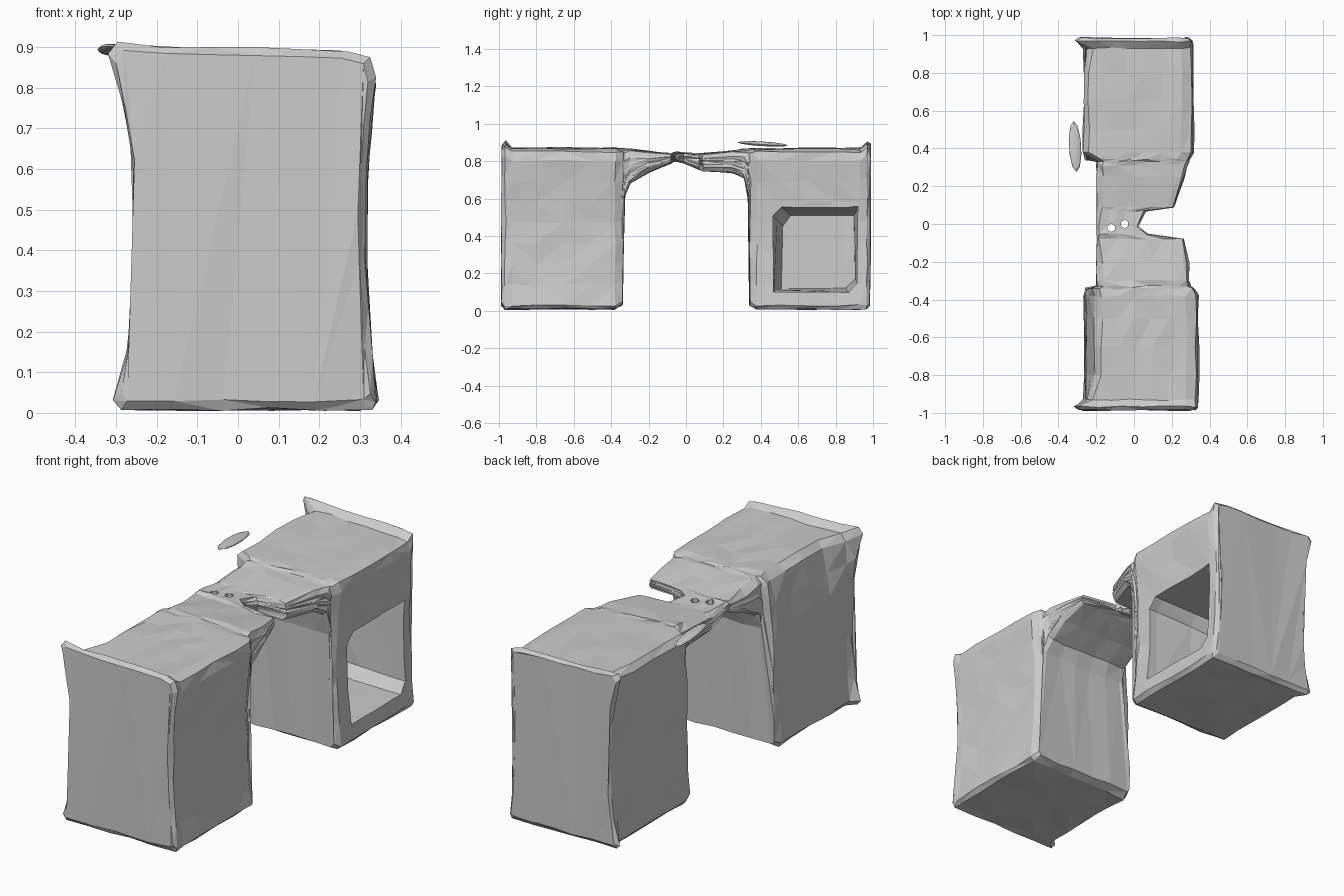
import bpy, bmesh, random
from mathutils import Vector

if "Cube" in bpy.data.objects:
    bpy.data.objects.remove(bpy.data.objects["Cube"])
random.seed(4)


def ring(y, lt, lm, lb, r, z0, z1):
    """Cross-section at y: left edge at top / middle / bottom, right edge, z range."""
    h = z1 - z0
    tall = min(1, h / 0.8) ** 2
    ct, cl, cb = min(0.07, h * 0.3), min(0.03, h * 0.25), min(0.02, h * 0.2)

    def left(v):
        s = 2 * v - 1
        return lm + ((lt if s > 0 else lb) - lm) * abs(s) ** 2.5

    def right(v):
        return r + tall * (0.03 * (2 * v - 1) ** 2 - 0.015)

    pts = []
    L, R = left(0) + cb, right(0) - cb
    for i in range(6):                                   # underside
        pts.append((L + (R - L) * i / 5, z0))
    for i in range(8):                                   # right side
        z = z0 + cb + (h - cb - ct) * i / 7
        pts.append((right((z - z0) / h), z))
    R = right(1)
    pts.append((R - ct * 0.25, z1 - ct * 0.32))          # soft top right edge
    L, R = left(1) + cl, R - ct
    for i in range(6):                                   # top
        pts.append((R + (L - R) * i / 5, z1 - 0.008 * (1 - i / 5)))
    for i in range(8):                                   # left side
        z = z1 - cl - (h - cb - cl) * i / 7
        pts.append((left((z - z0) / h), z))
    return [(x, y, z) for x, z in pts]


def loft(name, rings, jitter):
    bm = bmesh.new()
    loops = []
    for pts in rings:
        loops.append([bm.verts.new(Vector(p) + Vector([random.uniform(-jitter, jitter) for _ in p]))
                      for p in pts])
    for a, b in zip(loops, loops[1:]):
        n = len(a)
        for i in range(n):
            bm.faces.new((a[i], a[(i + 1) % n], b[(i + 1) % n], b[i]))
    bm.faces.new(loops[0])
    bm.faces.new(loops[-1][::-1])
    bmesh.ops.triangulate(bm, faces=bm.faces[:])
    for v in bm.verts:
        v.co.z = max(v.co.z, 0)
    bmesh.ops.recalc_face_normals(bm, faces=bm.faces[:])
    me = bpy.data.meshes.new(name)
    bm.to_mesh(me)
    bm.free()
    ob = bpy.data.objects.new(name, me)
    bpy.context.collection.objects.link(ob)
    return ob


def cut(target, cutter):
    m = target.modifiers.new(cutter.name, 'BOOLEAN')
    m.operation, m.solver, m.object = 'DIFFERENCE', 'EXACT', cutter
    cutter.hide_render = True
    cutter.hide_set(True)


def pedestal(side):
    """Rings from the inner wall to the outer end; side is -1 front, +1 back."""
    top = -0.20 if side < 0 else -0.27
    r = 0.33 if side < 0 else 0.305
    rings = [ring(side * 0.342, -0.21, -0.25, -0.26, r - 0.02, 0.03, 0.87)]
    for y in (0.38, 0.5, 0.65, 0.8, 0.93):
        t = -0.25 if y > 0.9 else top
        rings.append(ring(side * y, t, -0.255, -0.27, r, 0.01, 0.873))
    rings.append(ring(side * 0.967, -0.33, -0.255, -0.31, r, 0.01, 0.9))
    rings.append(ring(side * 0.985, -0.31, -0.25, -0.29, r - 0.02, 0.03, 0.885))
    return rings


# Arched bridge, thin in the middle with a notch on the right: y, right edge, z0, z1
bridge = [ring(y, -0.195, -0.195, -0.2, r, z0, z1) for y, r, z0, z1 in (
    (-0.328, 0.3, 0.61, 0.87), (-0.3, 0.29, 0.68, 0.87), (-0.2, 0.29, 0.74, 0.855),
    (-0.08, 0.26, 0.79, 0.845), (-0.055, 0.07, 0.8, 0.85), (-0.01, 0.02, 0.79, 0.845),
    (0.07, 0.06, 0.755, 0.845), (0.09, 0.21, 0.75, 0.845), (0.25, 0.265, 0.74, 0.86),
    (0.31, 0.28, 0.71, 0.865), (0.332, 0.29, 0.6, 0.867))]

# One continuous skin: front pedestal, bridge, back pedestal
desk = loft("desk_body", pedestal(-1)[::-1] + bridge + pedestal(1), 0.005)

# Raised rim corners: lift the left end of both end ridges
for v in desk.data.vertices:
    if abs(v.co.y) > 0.95 and v.co.z > 0.85:
        v.co.z += 0.05 * max(0, -v.co.x - 0.12)


# Open compartment in the right side of the back pedestal, narrowing inward
def opening(x, s):
    c = 0.05
    y0, y1, z0, z1 = 0.46 + s, 0.92 - s / 3, 0.1 + s / 3, 0.56 - s
    return [(x, y0, z0), (x, y1 - c, z0), (x, y1, z0 + c), (x, y1, z1),
            (x, y1 - c, z1), (x, y0 + c, z1), (x, y0, z1 - c)]


cavity = loft("compartment_cutter", [opening(0.45 - 0.2 * i, 0.006 * i * i) for i in range(4)], 0.005)
cut(desk, cavity)

# Small worn holes through the bridge
for x, y in ((-0.12, -0.02), (-0.05, 0.0)):
    bpy.ops.mesh.primitive_cylinder_add(vertices=6, radius=0.022, depth=0.4, location=(x, y, 0.82))
    bpy.context.object.name = "hole_cutter"
    cut(desk, bpy.context.object)

# Loose sliver floating above the left edge of the back pedestal
bpy.ops.mesh.primitive_uv_sphere_add(segments=10, ring_count=6, radius=1, location=(-0.312, 0.41, 0.893),
                                     rotation=(-0.06, 0.1, 0.05))
sliver = bpy.context.object
sliver.name = "loose_sliver"
sliver.scale = (0.033, 0.135, 0.012)
